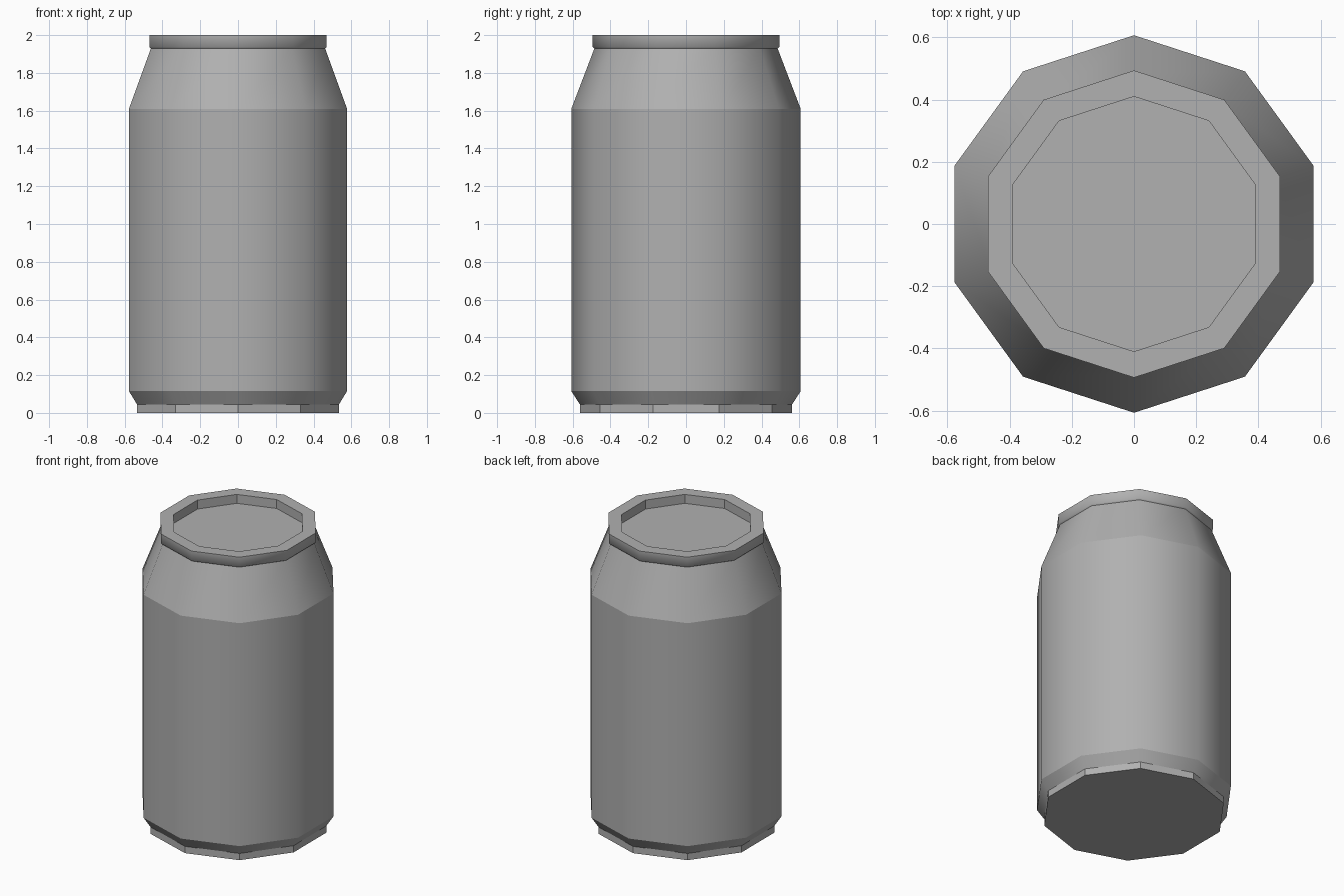
import bpy, bmesh
from math import cos, sin, tau

if "Cube" in bpy.data.objects:
    bpy.data.objects.remove(bpy.data.objects["Cube"])

SIDES = 10

# Mid-grey metal shared by every part
grey = bpy.data.materials.new("grey_metal")
grey.diffuse_color = (0.437, 0.437, 0.437, 1)
grey.use_nodes = True
grey.node_tree.nodes["Principled BSDF"].inputs["Base Color"].default_value = grey.diffuse_color


def lathe(name, profile, smooth_bands=(), soft_rings=(),
          cap_start=False, cap_end=False):
    """Spin (radius, z) points into a ten-sided shell, a corner facing +y.
    Bands in smooth_bands shade smoothly around; rings stay sharp unless soft."""
    bm = bmesh.new()
    rings = []
    for r, z in profile:
        rings.append([bm.verts.new((r * sin(i * tau / SIDES),
                                    r * cos(i * tau / SIDES), z))
                      for i in range(SIDES)])
    for b, (lo, hi) in enumerate(zip(rings, rings[1:])):
        for i in range(SIDES):
            j = (i + 1) % SIDES
            f = bm.faces.new((lo[j], lo[i], hi[i], hi[j]))
            f.smooth = b in smooth_bands
    if cap_start:
        bm.faces.new(rings[0])
    if cap_end:
        bm.faces.new(rings[-1][::-1])
    for k, ring in enumerate(rings):
        for i in range(SIDES):
            e = bm.edges.get((ring[i], ring[(i + 1) % SIDES]))
            e.smooth = k in soft_rings
    bm.normal_update()
    mesh = bpy.data.meshes.new(name)
    bm.to_mesh(mesh)
    bm.free()
    mesh.materials.append(grey)
    ob = bpy.data.objects.new(name, mesh)
    bpy.context.collection.objects.link(ob)
    return ob


# Foot disc under the can, flat faceted
lathe("base", [(0.562, 0), (0.562, 0.045)], cap_start=True, cap_end=True)

# Body wall with bottom chamfer and tapered shoulder
lathe("body", [(0.562, 0.045), (0.607, 0.115), (0.607, 1.61), (0.484, 1.932)],
      smooth_bands=(0, 1, 2))

# Lid with raised rim and recessed, faceted well
lathe("lid", [(0.484, 1.928), (0.494, 1.936), (0.494, 2.0),
              (0.41, 2.0), (0.41, 1.94)],
      smooth_bands=(0, 1), soft_rings=(1,), cap_start=True, cap_end=True)
